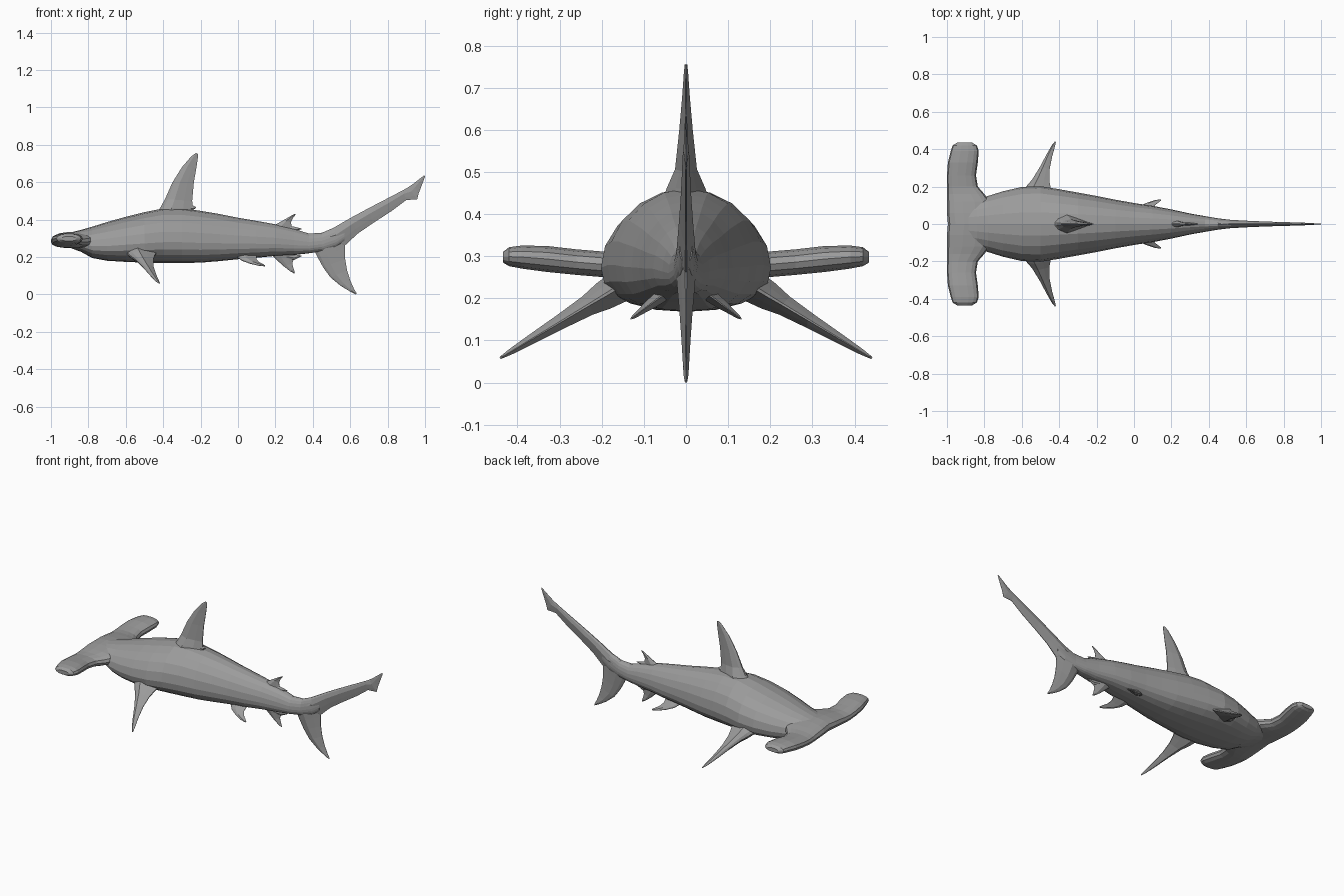
import bpy, bmesh, math
from mathutils import Vector

cube = bpy.data.objects.get("Cube")
if cube:
    bpy.data.objects.remove(cube, do_unlink=True)

skin = bpy.data.materials.new("shark grey")
skin.use_nodes = True
grey = (.33, .33, .33, 1)
skin.diffuse_color = grey
skin.node_tree.nodes["Principled BSDF"].inputs["Base Color"].default_value = grey


def loft(name, rings):
    """Skin a list of equal-length point rings and cap both ends."""
    bm = bmesh.new()
    loops = [[bm.verts.new(point) for point in ring] for ring in rings]
    count = len(loops[0])
    for first, second in zip(loops, loops[1:]):
        for i in range(count):
            j = (i + 1) % count
            bm.faces.new((first[i], first[j], second[j], second[i]))
    bm.faces.new(loops[0])
    bm.faces.new(loops[-1])
    bmesh.ops.recalc_face_normals(bm, faces=bm.faces)
    mesh = bpy.data.meshes.new(name)
    bm.to_mesh(mesh)
    bm.free()
    mesh.materials.append(skin)
    obj = bpy.data.objects.new(name, mesh)
    bpy.context.collection.objects.link(obj)
    return obj


def signed_power(value, power):
    return math.copysign(abs(value) ** power, value)


def body_ring(x, low, high, half_width, sides=20):
    """Domed back above a flatter belly, widest below the middle."""
    middle = low + (high - low) * .38
    ring = []
    for i in range(sides):
        angle = math.tau * i / sides
        c, s = math.cos(angle), math.sin(angle)
        if s >= 0:
            ring.append((x, half_width * c, middle + (high - middle) * s))
        else:
            ring.append((x, half_width * signed_power(c, .8),
                         middle + (middle - low) * signed_power(s, .9)))
    return ring


def head_ring(y, front, back, low, high, sides=14):
    """Rounded wing section of the hammer, running across the body."""
    ring = []
    for i in range(sides):
        angle = math.tau * i / sides
        ring.append(((front + back) / 2 + (back - front) / 2 * signed_power(math.cos(angle), .85),
                     y,
                     (low + high) / 2 + (high - low) / 2 * signed_power(math.sin(angle), .85)))
    return ring


LENS = ((0, .15), (.1, .6), (.35, 1), (.7, .55), (1, .1))


def upright(x, height, offset):
    return Vector((x, offset, height))


def sloping(side, root_y, root_z, slope):
    """Placement for paired fins that slope down and outward."""
    normal = Vector((slope, 1)).normalized()

    def place(x, y, offset):
        return Vector((x, side * (y + normal.x * offset),
                       root_z - slope * (y - root_y) + normal.y * offset))
    return place


def fin(name, rows, place=upright):
    """Each row: leading point, trailing point, half thickness."""
    rings = []
    for lead_x, lead_h, trail_x, trail_h, thick in rows:
        outline = [(f, t) for f, t in LENS] + [(f, -t) for f, t in reversed(LENS)]
        rings.append([place(lead_x + (trail_x - lead_x) * f,
                            lead_h + (trail_h - lead_h) * f, t * thick)
                      for f, t in outline])
    return loft(name, rings)


# Body: x, belly height, back height, half width
body = [(-.97, .28, .315, .06), (-.9, .25, .33, .11), (-.84, .228, .345, .13),
        (-.78, .195, .362, .15), (-.7, .18, .387, .175), (-.6, .174, .415, .198),
        (-.5, .17, .44, .202), (-.4, .168, .46, .186), (-.3, .168, .46, .168),
        (-.2, .17, .447, .15), (-.1, .178, .43, .13), (0, .188, .41, .112),
        (.1, .196, .393, .097), (.2, .206, .375, .078), (.3, .211, .35, .056),
        (.38, .22, .325, .042), (.45, .23, .33, .03), (.52, .25, .36, .022),
        (.57, .285, .385, .016)]
loft("body", [body_ring(*row) for row in body])

# Hammer head: distance from centre, front edge, back edge, underside, top
half_head = [(.06, -1, -.76, .25, .33), (.12, -1, -.77, .248, .322),
             (.16, -1, -.8, .248, .315), (.2, -1, -.835, .25, .312),
             (.26, -1, -.845, .255, .317), (.33, -.995, -.835, .262, .325),
             (.39, -.98, -.83, .27, .326), (.42, -.97, -.84, .276, .322),
             (.435, -.945, -.865, .285, .31)]
centre = [(0, -.995, -.75, .25, .335)]
mirrored = [(-row[0], *row[1:]) for row in reversed(half_head)]
loft("hammer_head", [head_ring(*row) for row in mirrored + centre + half_head])

# Upright fins along the centre line
fin("dorsal_fin", [(-.45, .42, -.23, .43, .06), (-.415, .465, -.24, .46, .045),
                   (-.39, .51, -.245, .5, .026), (-.35, .6, -.236, .6, .016),
                   (-.3, .68, -.222, .68, .009), (-.25, .738, -.214, .735, .005),
                   (-.225, .756, -.215, .752, .003)])
fin("dorsal_fin_rear_tip", [(-.32, .44, -.32, .475, .02), (-.24, .452, -.24, .475, .008),
                            (-.225, .462, -.225, .468, .003)])
fin("second_dorsal_fin", [(.17, .35, .3, .33, .025), (.2, .373, .29, .355, .016),
                          (.245, .398, .283, .385, .009), (.28, .418, .295, .41, .005),
                          (.305, .432, .308, .426, .002)])
fin("second_dorsal_rear_tip", [(.25, .34, .25, .37, .014), (.3, .34, .3, .362, .007),
                               (.34, .348, .34, .352, .002)])
fin("anal_fin", [(.16, .23, .32, .23, .022), (.2, .19, .3, .195, .014),
                 (.245, .15, .29, .165, .008), (.28, .123, .298, .135, .005),
                 (.3, .112, .304, .118, .002)])
fin("anal_fin_rear_tip", [(.26, .19, .26, .22, .012), (.3, .185, .3, .215, .007),
                          (.34, .204, .34, .208, .002)])

# Tail fin: long upper lobe with a notched end, shorter lower lobe
fin("tail_upper_lobe", [(.42, .318, .47, .235, .025), (.5, .35, .57, .26, .022),
                        (.6, .408, .64, .325, .017), (.7, .462, .72, .38, .013),
                        (.8, .514, .82, .445, .01), (.88, .556, .9, .505, .008),
                        (.91, .573, .958, .508, .006), (.935, .59, .966, .54, .005),
                        (.997, .638, 1, .63, .002)])
fin("tail_lower_lobe", [(.4, .25, .575, .3, .024), (.425, .2, .572, .25, .02),
                        (.455, .145, .573, .19, .015), (.495, .09, .583, .13, .011),
                        (.55, .045, .6, .075, .008), (.6, .015, .62, .03, .006),
                        (.63, 0, .634, .006, .003)])

# Paired fins on both flanks; rows use x and distance from the centre
pectoral = [(-.61, .15, -.43, .15, .04), (-.575, .2, -.445, .19, .034),
            (-.545, .235, -.453, .23, .025), (-.505, .3, -.452, .29, .018),
            (-.468, .37, -.438, .36, .012), (-.44, .42, -.424, .41, .007),
            (-.422, .442, -.418, .436, .003)]
pelvic = [(-.01, .06, .1, .05, .016), (.02, .09, .098, .08, .012),
          (.06, .11, .11, .1, .008), (.11, .127, .135, .118, .005),
          (.142, .132, .146, .126, .002)]
for side, label in ((-1, "front"), (1, "back")):
    fin("pectoral_fin_" + label, pectoral, sloping(side, .18, .215, .6))
    fin("pelvic_fin_" + label, pelvic, sloping(side, .07, .197, .75))
